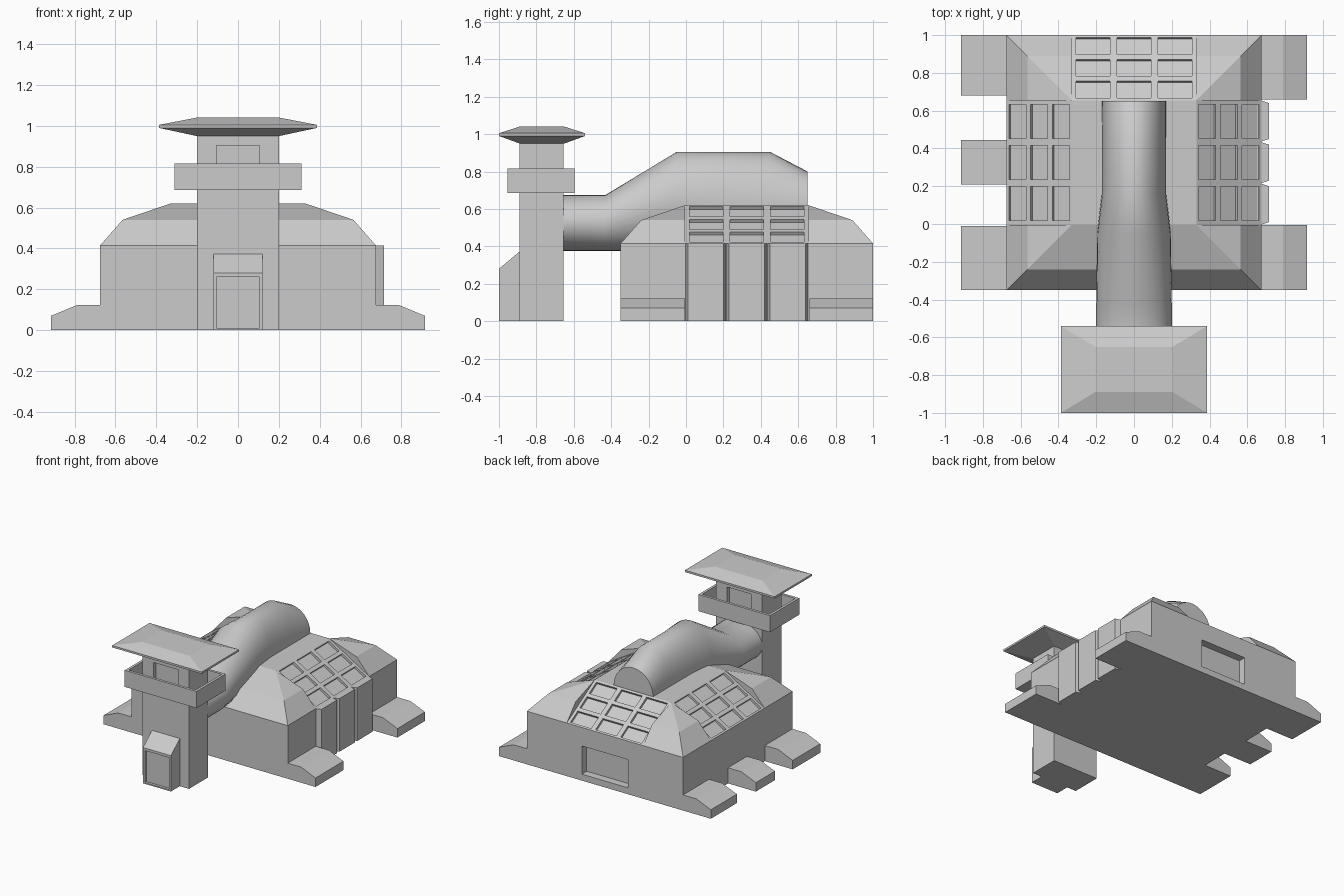
import bpy, bmesh, math
from mathutils import Matrix, Vector

if "Cube" in bpy.data.objects:
    bpy.data.objects.remove(bpy.data.objects["Cube"], do_unlink=True)

grey = bpy.data.materials.new("concrete_grey")
grey.use_nodes = True
grey.diffuse_color = (0.6, 0.6, 0.6, 1)
grey.node_tree.nodes["Principled BSDF"].inputs["Base Color"].default_value = (0.6, 0.6, 0.6, 1)


def finish(name, bm):
    bmesh.ops.recalc_face_normals(bm, faces=bm.faces)
    mesh = bpy.data.meshes.new(name)
    bm.to_mesh(mesh)
    bm.free()
    mesh.materials.append(grey)
    obj = bpy.data.objects.new(name, mesh)
    bpy.context.collection.objects.link(obj)
    return obj


def add_box(bm, lo, hi, matrix=Matrix()):
    lo, hi = Vector(lo), Vector(hi)
    size = Matrix.Diagonal((hi - lo).to_4d())
    size[3][3] = 1
    bmesh.ops.create_cube(bm, size=1, matrix=matrix @ Matrix.Translation((lo + hi) / 2) @ size)


def add_loft(bm, rings):
    """Skin a list of point rings and cap both ends."""
    loops = [[bm.verts.new(p) for p in ring] for ring in rings]
    for a, b in zip(loops, loops[1:]):
        for i in range(len(a)):
            j = (i + 1) % len(a)
            bm.faces.new((a[i], a[j], b[j], b[i]))
    bm.faces.new(loops[0])
    bm.faces.new(loops[-1])


def add_prism(bm, profile, y0, y1, matrix=Matrix()):
    """Extrude an x-z profile along y."""
    add_loft(bm, [[matrix @ Vector((x, y, z)) for x, z in profile] for y in (y0, y1)])


def rect(hx, hy, z, cy):
    return [(-hx, cy - hy, z), (hx, cy - hy, z), (hx, cy + hy, z), (-hx, cy + hy, z)]


def cut(obj, bm):
    cutter = finish("cutter", bm)
    cutter.hide_render = True
    mod = obj.modifiers.new("cut", "BOOLEAN")
    mod.operation, mod.solver, mod.object = "DIFFERENCE", "EXACT", cutter
    bpy.context.view_layer.objects.active = obj
    bpy.ops.object.modifier_apply(modifier=mod.name)
    bpy.data.objects.remove(cutter, do_unlink=True)


# Main hall with a two-step hipped roof
HALF, WALL, TOP, RIDGE, CY = 0.675, 0.415, 0.62, 0.33, 0.325
bm = bmesh.new()
add_loft(bm, [rect(h, h, z, CY) for h, z in
              ((HALF, 0), (HALF, WALL), (0.565, 0.54), (RIDGE, TOP))])
hall = finish("main_hall", bm)

# Straight slopes cut into three roof sides
sides = [Matrix.Translation((0, CY, 0)) @ Matrix.Rotation(math.radians(a), 4, "Z")
         for a in (0, 90, 180)]
outer, inner = Vector((HALF, WALL)), Vector((RIDGE, TOP))
run = outer - inner
low, high = inner + run * 1.2, inner - run * 0.1
for side in sides:
    bm = bmesh.new()
    add_prism(bm, [low, (low.x, 0.8), (high.x, 0.8), high], -RIDGE, RIDGE, side)
    cut(hall, bm)

# Recessed three by three roof cells, and the rear doorway recess
mid = (outer + inner) / 2
tilt = Matrix.Translation((mid.x, 0, mid.y)) @ Matrix.Rotation(math.atan2(-run.y, run.x), 4, "Y")
bm = bmesh.new()
for side in sides:
    for i in (-1, 0, 1):
        for j in (-1, 0, 1):
            u, v = i * 0.134, j * 0.217
            add_box(bm, (u - 0.052, v - 0.09, -0.018), (u + 0.052, v + 0.09, 0.05), side @ tilt)
add_box(bm, (-0.2, 0.94, 0.05), (0.2, 1.1, 0.27))
cut(hall, bm)

# Buttress feet along both sides
foot = [(0.6, 0), (0.915, 0), (0.915, 0.07), (0.79, 0.122), (0.6, 0.122)]
for name, sign, spans in (("left_feet", 1, ((-0.35, -0.005), (0.66, 1))),
                          ("right_feet", -1, ((-0.35, -0.01), (0.21, 0.445), (0.68, 1)))):
    bm = bmesh.new()
    for y0, y1 in spans:
        add_prism(bm, [(sign * x, z) for x, z in foot], y0, y1)
    finish(name, bm)

# Tapered wall panels on the left side
bm = bmesh.new()
for j in (-1, 0, 1):
    y = CY + j * 0.22
    plan = [(0.65, y - 0.108), (HALF, y - 0.108), (0.715, y - 0.095),
            (0.715, y + 0.095), (HALF, y + 0.108), (0.65, y + 0.108)]
    add_loft(bm, [[(px, py, z) for px, py in plan] for z in (0, WALL)])
finish("left_wall_panels", bm)

# Tower shaft with cabin windows front and back
TY = -0.7725
bm = bmesh.new()
add_box(bm, (-0.2, -0.89, 0), (0.2, -0.655, 0.955))
tower = finish("tower", bm)
bm = bmesh.new()
for y in (-0.89, -0.655):
    add_box(bm, (-0.105, y - 0.03, 0.73), (0.105, y + 0.03, 0.905))
cut(tower, bm)

# Balcony with an open parapet
bm = bmesh.new()
add_box(bm, (-0.31, -0.955, 0.685), (0.31, -0.595, 0.815))
balcony = finish("balcony", bm)
bm = bmesh.new()
add_box(bm, (-0.29, -0.935, 0.72), (0.29, -0.615, 0.9))
cut(balcony, bm)

# Tower roof flaring out to thin eaves
bm = bmesh.new()
add_loft(bm, [rect(hx, hy, z, -0.77) for hx, hy, z in
              ((0.2, 0.12, 0.95), (0.387, 0.23, 0.99), (0.387, 0.23, 1.005), (0.205, 0.12, 1.04))])
finish("tower_roof", bm)

# Entrance porch with a sloped top and recessed door
bm = bmesh.new()
porch = [(-1, 0), (-1, 0.28), (-0.89, 0.372), (-0.87, 0.372), (-0.87, 0)]
add_loft(bm, [[(x, y, z) for y, z in porch] for x in (-0.12, 0.12)])
entrance = finish("entrance_porch", bm)
bm = bmesh.new()
add_box(bm, (-0.105, -1.1, 0.01), (0.105, -0.98, 0.26))
cut(entrance, bm)

# Rounded passage rising from the tower over the hall roof
stations = ((-0.67, 0.525, 0.2, 0.15), (-0.43, 0.525, 0.2, 0.15), (-0.05, 0.64, 0.195, 0.265),
            (0.16, 0.62, 0.17, 0.285), (0.45, 0.62, 0.17, 0.285), (0.65, 0.62, 0.17, 0.18))
SEG = 32
bm = bmesh.new()
add_loft(bm, [[(rx * math.cos(k * math.tau / SEG), y, c + rz * math.sin(k * math.tau / SEG))
               for k in range(SEG)] for y, c, rx, rz in stations])
passage = finish("passage_tube", bm)
bpy.ops.object.select_all(action="DESELECT")
passage.select_set(True)
bpy.context.view_layer.objects.active = passage
bpy.ops.object.shade_smooth_by_angle(angle=math.radians(50))
